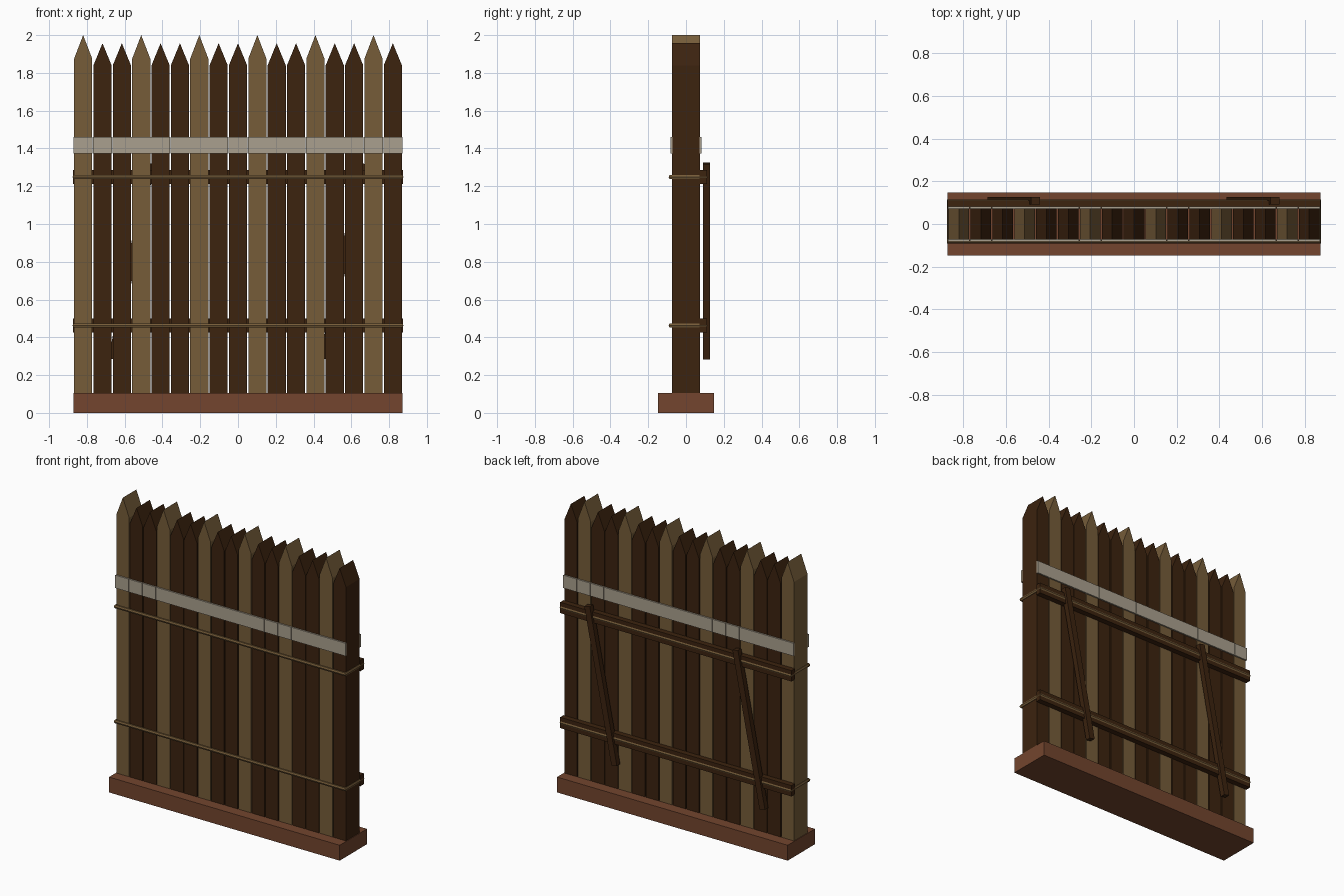
import bpy, bmesh, math
from mathutils import Matrix

cube = bpy.data.objects.get("Cube")
if cube:
    bpy.data.objects.remove(cube, do_unlink=True)


def material(name, rgb):
    # sRGB bytes to linear colour
    lin = [((c / 255 + 0.055) / 1.055) ** 2.4 for c in rgb] + [1.0]
    m = bpy.data.materials.new(name)
    m.use_nodes = True
    m.diffuse_color = lin
    bsdf = next(n for n in m.node_tree.nodes if n.type == 'BSDF_PRINCIPLED')
    bsdf.inputs["Base Color"].default_value = lin
    return m


dark_wood = material("dark wood", (60, 35, 15))
light_wood = material("light wood", (118, 92, 57))
red_wood = material("red brown wood", (115, 69, 46))
whitewash = material("pale band", (170, 160, 142))


def add_object(name, data, mat):
    data.materials.append(mat)
    obj = bpy.data.objects.new(name, data)
    bpy.context.collection.objects.link(obj)
    return obj


def box(name, center, size, mat, tilt=0.0):
    bm = bmesh.new()
    bmesh.ops.create_cube(bm, size=1, matrix=Matrix.Diagonal((*size, 1)))
    mesh = bpy.data.meshes.new(name)
    bm.to_mesh(mesh)
    bm.free()
    obj = add_object(name, mesh, mat)
    obj.location = center
    obj.rotation_euler.y = tilt
    return obj


def picket(name, x, width, depth, shoulder, tip, mat):
    # pointed board profile extruded front to back
    h, bottom = width / 2, 0.08
    profile = [(-h, bottom), (h, bottom), (h, shoulder), (0, tip), (-h, shoulder)]
    bm = bmesh.new()
    face = bm.faces.new([bm.verts.new((x + px, -depth / 2, pz)) for px, pz in profile])
    ext = bmesh.ops.extrude_face_region(bm, geom=[face])
    verts = [g for g in ext["geom"] if isinstance(g, bmesh.types.BMVert)]
    bmesh.ops.translate(bm, verts=verts, vec=(0, depth, 0))
    bmesh.ops.recalc_face_normals(bm, faces=bm.faces)
    mesh = bpy.data.meshes.new(name)
    bm.to_mesh(mesh)
    bm.free()
    return add_object(name, mesh, mat)


COUNT, LENGTH, DEPTH = 17, 1.742, 0.146
pitch = LENGTH / COUNT

# Ground beam
box("base_beam", (0, 0, 0.0525), (LENGTH + 0.002, 0.294, 0.105), red_wood)

# Pickets, every third one tall and light, each with a pale band front and back
for i in range(COUNT):
    x = (i + 0.5) * pitch - LENGTH / 2
    tall = i % 3 == 0
    picket(f"picket_{i + 1}", x, 0.096, DEPTH,
           1.875 if tall else 1.84, 2.0 if tall else 1.957,
           light_wood if tall else dark_wood)
    for side, label in ((-1, "front"), (1, "back")):
        box(f"{label}_band_{i + 1}", (x, side * 0.077, 1.417),
            (pitch - 0.001, 0.012, 0.088), whitewash)

# Back rails and the ropes tied around the fence
for z, label in ((0.462, "lower"), (1.248, "upper")):
    box(f"{label}_rail", (0, 0.091, z), (LENGTH + 0.006, 0.038, 0.074), dark_wood)
    curve = bpy.data.curves.new(f"{label}_rope", 'CURVE')
    curve.dimensions = '3D'
    curve.bevel_depth = 0.0125
    curve.bevel_resolution = 1
    spline = curve.splines.new('POLY')
    spline.points.add(3)
    spline.use_cyclic_u = True
    corners = ((-1, -0.083), (1, -0.083), (1, 0.105), (-1, 0.105))
    for p, (sx, y) in zip(spline.points, corners):
        p.co = (sx * 0.867, y, z, 1)
    spline.use_smooth = False
    add_object(f"{label}_rope", curve, light_wood)

# Leaning braces at the back
run, rise = 0.205, 1.035
for x, label in ((-0.563, "right"), (0.557, "left")):
    box(f"{label}_brace", (x, 0.109, 0.803),
        (0.042, 0.036, math.hypot(run, rise)), dark_wood, math.atan2(run, rise))
